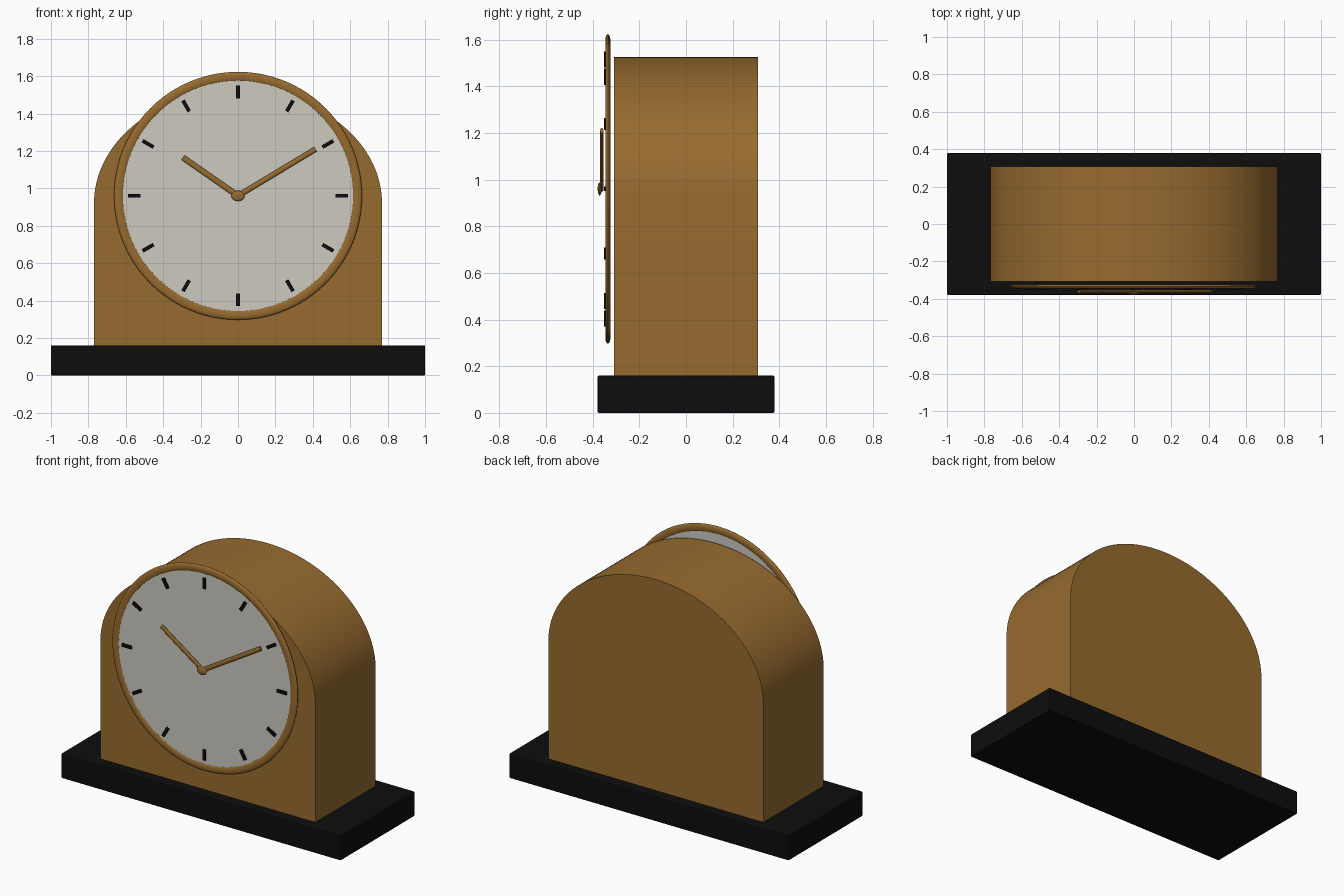
import bpy, bmesh, math
from mathutils import Matrix, Vector

if "Cube" in bpy.data.objects:
    bpy.data.objects.remove(bpy.data.objects["Cube"], do_unlink=True)

DIAL_Z = 0.96


def material(name, rgb):
    mat = bpy.data.materials.new(name)
    mat.use_nodes = True
    mat.diffuse_color = (*rgb, 1)
    shader = next(n for n in mat.node_tree.nodes if n.type == "BSDF_PRINCIPLED")
    shader.inputs["Base Color"].default_value = (*rgb, 1)
    return mat


wood = material("warm brown wood", (0.31, 0.147, 0.029))
black = material("black", (0.004, 0.004, 0.004))
ivory = material("pale ivory", (0.61, 0.59, 0.53))


def finish(bm, name, mat, smooth=True):
    bmesh.ops.recalc_face_normals(bm, faces=bm.faces)
    mesh = bpy.data.meshes.new(name)
    bm.to_mesh(mesh)
    bm.free()
    mesh.materials.append(mat)
    obj = bpy.data.objects.new(name, mesh)
    bpy.context.collection.objects.link(obj)
    if smooth:
        bpy.ops.object.select_all(action="DESELECT")
        obj.select_set(True)
        bpy.context.view_layer.objects.active = obj
        bpy.ops.object.shade_smooth_by_angle(angle=math.radians(35))
    return obj


def box(name, size, place, mat):
    bm = bmesh.new()
    bmesh.ops.create_cube(bm, size=1, matrix=place @ Matrix.Diagonal((*size, 1)))
    return finish(bm, name, mat, smooth=False)


def extruded(name, outline, y_front, y_back, mat):
    bm = bmesh.new()
    face = bm.faces.new([bm.verts.new((x, y_front, z)) for x, z in outline])
    grown = bmesh.ops.extrude_face_region(bm, geom=[face])["geom"]
    moved = [v for v in grown if isinstance(v, bmesh.types.BMVert)]
    bmesh.ops.translate(bm, verts=moved, vec=(0, y_back - y_front, 0))
    return finish(bm, name, mat)


def ellipse(rx, rz, cz, start, end, steps):
    angles = [start + (end - start) * i / steps for i in range(steps + 1)]
    return [(rx * math.cos(a), cz + rz * math.sin(a)) for a in angles]


# Plinth with finely softened edges
base = box("base", (2, 0.757, 0.16), Matrix.Translation((0, 0, 0.08)), black)
bevel = base.modifiers.new("soft edges", "BEVEL")
bevel.width = 0.005
bevel.segments = 2

# Arched case
arch = ellipse(0.77, 0.605, 0.92, 0, math.pi, 64)
extruded("case", [(0.77, 0.16)] + arch + [(-0.77, 0.16)], -0.308, 0.308, wood)

# Dial disc
disc = ellipse(0.625, 0.625, DIAL_Z, 0, math.tau, 96)[:-1]
extruded("dial", disc, -0.341, -0.329, ivory)

# Flattened round rim, swept around the dial
bm = bmesh.new()
section = ellipse(0.026, 0.011, 0, 0, math.tau, 16)[:-1]
ring = [bm.verts.new((0.637 + r, -0.335 + y, DIAL_Z)) for r, y in section]
edges = [bm.edges.new((ring[i - 1], ring[i])) for i in range(len(ring))]
bmesh.ops.spin(bm, geom=ring + edges, cent=(0, 0, DIAL_Z), axis=(0, 1, 0),
               angle=math.tau, steps=96, use_merge=True)
bmesh.ops.remove_doubles(bm, verts=bm.verts, dist=0.0005)
finish(bm, "dial_rim", wood)

# Hour marks
for hour in range(12):
    place = (Matrix.Translation((0, -0.346, DIAL_Z))
             @ Matrix.Rotation(hour * math.tau / 12, 4, "Y")
             @ Matrix.Translation((0, 0, 0.555)))
    box(f"hour_mark_{hour + 1}", (0.02, 0.01, 0.068), place, black)


# Flattened round hands
def hand(name, tip_x, tip_z, radius):
    tip = Vector((tip_x, 0, tip_z - DIAL_Z))
    place = (Matrix.Translation((0, -0.361, DIAL_Z))
             @ Matrix.Rotation(math.atan2(tip.x, tip.z), 4, "Y")
             @ Matrix.Diagonal((1, 0.5, 1, 1))
             @ Matrix.Translation((0, 0, tip.length / 2)))
    bm = bmesh.new()
    bmesh.ops.create_cone(bm, cap_ends=True, segments=16, radius1=radius,
                          radius2=radius, depth=tip.length, matrix=place)
    finish(bm, name, wood)


hand("hour_hand", -0.295, 1.165, 0.015)
hand("minute_hand", 0.415, 1.21, 0.014)

# Hub
bm = bmesh.new()
place = Matrix.Translation((0, -0.37, DIAL_Z)) @ Matrix.Diagonal((1, 0.25, 0.8, 1))
bmesh.ops.create_uvsphere(bm, u_segments=24, v_segments=16, radius=0.035, matrix=place)
finish(bm, "hand_hub", wood)
